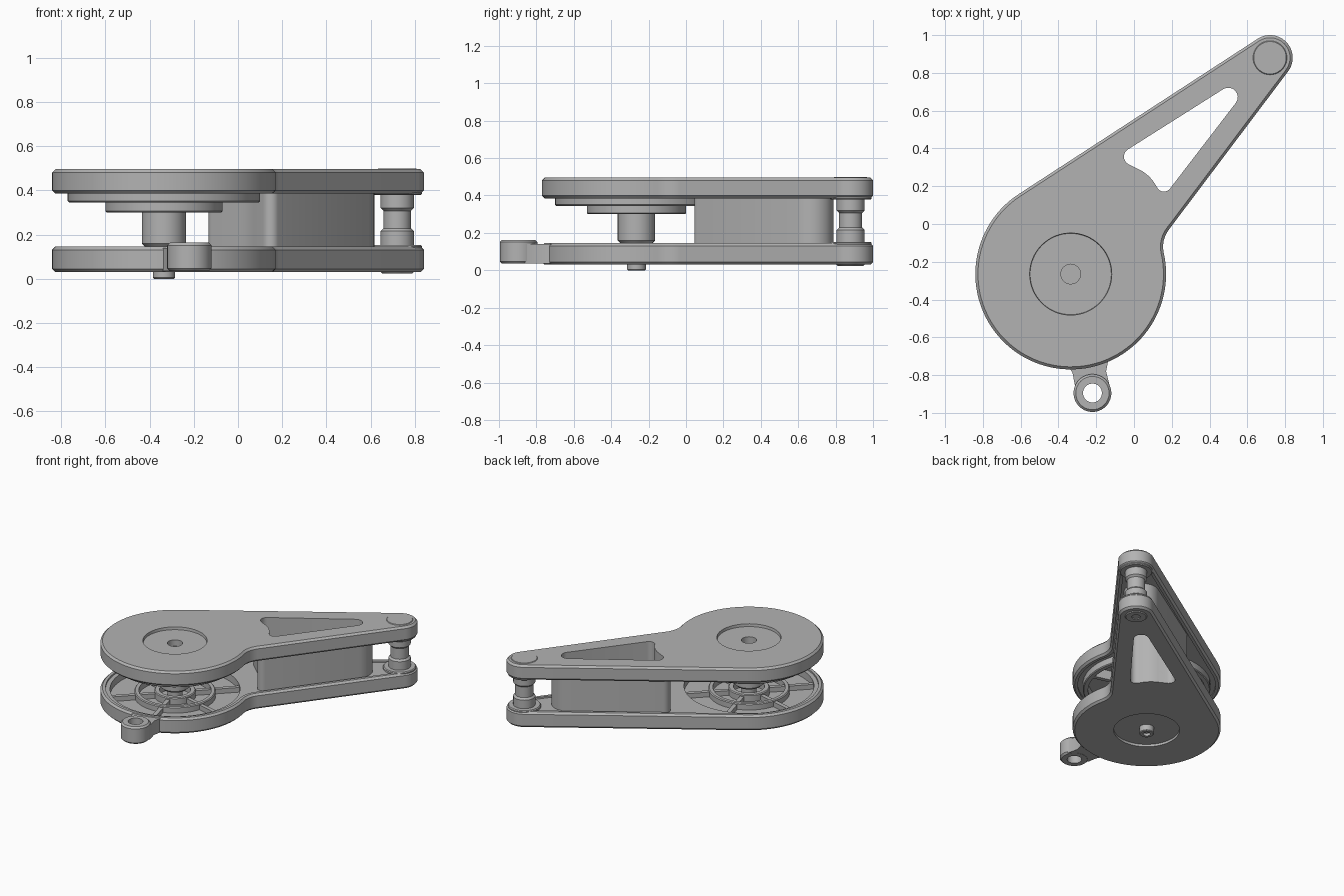
import bpy, bmesh, math
from mathutils import Vector

if "Cube" in bpy.data.objects:
    bpy.data.objects.remove(bpy.data.objects["Cube"])

grey = bpy.data.materials.new("matte grey")
grey.use_nodes = True
grey.diffuse_color = (0.45, 0.45, 0.45, 1)
grey.node_tree.nodes["Principled BSDF"].inputs["Base Color"].default_value = (0.45, 0.45, 0.45, 1)

WHEEL, TIP, LUG = Vector((-0.335, -0.265)), Vector((0.72, 0.88)), Vector((-0.22, -0.895))
WHEEL_R, TIP_R, FILLET = 0.505, 0.12, 0.15


# ---- shape helpers ----
def arc(c, r, a0, a1, n):
    return [c + r * Vector((math.cos(a0 + (a1 - a0) * i / n), math.sin(a0 + (a1 - a0) * i / n)))
            for i in range(n + 1)]


def circle(c, r, n=64):
    return arc(c, r, 0, math.tau, n)[:-1]


def plate_outline(off=0.0):
    """Teardrop: wheel arc, tip arc and a concave fillet, moved inward by off."""
    d = TIP - WHEEL
    left = math.atan2(d.y, d.x) + math.acos((WHEEL_R - TIP_R) / d.length)
    right = math.radians(-37)
    n = Vector((math.cos(right), math.sin(right)))
    along = Vector((-n.y, n.x))
    h = n.dot(TIP) + TIP_R + FILLET - n.dot(WHEEL)
    reach = WHEEL_R + FILLET
    fc = WHEEL + n * h + along * math.sqrt(reach ** 2 - h ** 2)
    join = math.atan2(fc.y - WHEEL.y, fc.x - WHEEL.x)
    return (arc(WHEEL, WHEEL_R - off, left, join + math.tau, 72)
            + arc(fc, FILLET + off, join + math.pi, right + math.pi, 10)
            + arc(TIP, TIP_R - off, right, left, 24))


def rounded(corners, n=8):
    """Polygon of (x, y, radius) corners with filleted corners."""
    out = []
    for i, (x, y, r) in enumerate(corners):
        p = Vector((x, y))
        u = (Vector(corners[i - 1][:2]) - p).normalized()
        v = (Vector(corners[(i + 1) % len(corners)][:2]) - p).normalized()
        half = u.angle(v) / 2
        c = p + (u + v).normalized() * r / math.sin(half)
        s, e = p + u * r / math.tan(half) - c, p + v * r / math.tan(half) - c
        a0 = math.atan2(s.y, s.x)
        turn = (math.atan2(e.y, e.x) - a0 + math.pi) % math.tau - math.pi
        out += arc(c, r, a0, a0 + turn, n)
    return out


def loft(name, layers, closed=False):
    """Skin a stack of (loop, z); closed joins last to first, making a ring."""
    bm = bmesh.new()
    rings = [[bm.verts.new((p.x, p.y, z)) for p in loop] for loop, z in layers]
    pairs = list(zip(rings, rings[1:])) + ([(rings[-1], rings[0])] if closed else [])
    for a, b in pairs:
        for i in range(len(a)):
            bm.faces.new((a[i - 1], a[i], b[i], b[i - 1]))
    if not closed:
        bm.faces.new(rings[0])
        bm.faces.new(rings[-1])
    bmesh.ops.recalc_face_normals(bm, faces=bm.faces)
    mesh = bpy.data.meshes.new(name)
    bm.to_mesh(mesh)
    bm.free()
    mesh.materials.append(grey)
    ob = bpy.data.objects.new(name, mesh)
    bpy.context.collection.objects.link(ob)
    return ob


def prism(name, loop, z0, z1):
    return loft(name, [(loop, z0), (loop, z1)])


def lathe(name, c, profile, closed=False):
    return loft(name, [(circle(c, r), z) for r, z in profile], closed)


def tube(name, c, r0, r1, z0, z1, b=0.006):
    return lathe(name, c, [(r0, z0), (r1 - b, z0), (r1, z0 + b), (r1, z1 - b),
                           (r1 - b, z1), (r0, z1)], True)


def cut(ob, *cutters):
    bpy.context.view_layer.objects.active = ob
    for c in cutters:
        c.hide_render = True
        m = ob.modifiers.new("cut", 'BOOLEAN')
        m.operation, m.solver, m.object = 'DIFFERENCE', 'EXACT', c
        bpy.ops.object.modifier_apply(modifier=m.name)
        bpy.data.objects.remove(c)


def ribs(name, r0, r1, z0, z1, width=0.03):
    for i in range(6):
        a = math.radians(-75 + 60 * i)
        d = Vector((math.cos(a), math.sin(a)))
        s = Vector((-d.y, d.x)) * width / 2
        prism(f"{name}_{i + 1}", [WHEEL + d * r0 - s, WHEEL + d * r1 - s,
                                  WHEEL + d * r1 + s, WHEEL + d * r0 + s], z0, z1)


def plate(name, z0, z1):
    b = 0.014
    return loft(name, [(plate_outline(b), z0), (plate_outline(), z0 + b),
                       (plate_outline(), z1 - b), (plate_outline(b), z1)])


window = rounded([(-0.10, 0.352, 0.045), (0.155, 0.141, 0.04) and (0.08, 0.262, 0.2),
                  (0.155, 0.141, 0.04), (0.71, 0.864, 0.05)])


def window_cutter():
    return prism("window_cutter", window, -0.1, 0.7)


# ---- lower plate: shallow tray with a deep wheel well ----
lower = plate("lower_plate", 0.03, 0.145)
cut(lower,
    prism("tray_cutter", plate_outline(0.035), 0.133, 0.3),
    lathe("well_cutter", WHEEL, [(0.44, 0.08), (0.44, 0.3)]),
    lathe("base_recess_cutter", WHEEL, [(0.225, -0.1), (0.225, 0.048)]),
    window_cutter())
tube("lower_inner_ring", WHEEL, 0.245, 0.275, 0.07, 0.125)
tube("lower_hub_ring", WHEEL, 0.105, 0.14, 0.07, 0.13)
ribs("lower_rib", 0.13, 0.445, 0.07, 0.115)

# ---- upper plate: mirrored tray underneath, dished centre on top ----
upper = plate("upper_plate", 0.385, 0.495)
cut(upper,
    prism("tray_cutter", plate_outline(0.035), 0.2, 0.397),
    lathe("well_cutter", WHEEL, [(0.42, 0.2), (0.42, 0.42)]),
    lathe("top_recess_cutter", WHEEL, [(0.215, 0.475), (0.23, 0.6)]),
    lathe("bore_cutter", WHEEL, [(0.052, 0.43), (0.052, 0.6)]),
    window_cutter())
tube("upper_outer_ring", WHEEL, 0.40, 0.435, 0.345, 0.43)
tube("upper_inner_ring", WHEEL, 0.225, 0.265, 0.30, 0.43)
ribs("upper_rib", 0.09, 0.41, 0.35, 0.43)

# ---- hub shaft and axle ----
lathe("hub_shaft", WHEEL, [(0.085, 0.145), (0.1, 0.16), (0.1, 0.43)])
axle = lathe("axle", WHEEL, [(0.045, 0.0), (0.05, 0.005), (0.05, 0.16)])
cut(axle, lathe("axle_bore_cutter", WHEEL, [(0.025, -0.1), (0.025, 0.02)]))

# ---- hollow triangular spacer around the window ----
spacer = prism("spacer_block", rounded([(-0.165, 0.395, 0.05), (0.045, 0.2, 0.3),
                                        (0.142, 0.01, 0.04), (1.0, 1.13, 0.12)]), 0.12, 0.41)
cut(spacer, window_cutter())

# ---- tip post with flanges, caps and bosses ----
lathe("tip_post", TIP, [(0.075, 0.12), (0.075, 0.215), (0.062, 0.228), (0.062, 0.307),
                        (0.075, 0.32), (0.075, 0.42)])
tube("lower_tip_boss", TIP, 0.06, 0.112, 0.12, 0.152)
tube("upper_tip_boss", TIP, 0.06, 0.112, 0.378, 0.42)
lathe("tip_top_cap", TIP, [(0.09, 0.45), (0.09, 0.495), (0.086, 0.499)])
tube("tip_bottom_cap", TIP, 0.03, 0.075, 0.024, 0.06)

# ---- eyelet and its neck ----
tube("eyelet", LUG, 0.05, 0.1, 0.035, 0.163, 0.012)
neck = [(-0.35, -0.745), (-0.325, -0.79), (-0.312, -0.86), (-0.27, -0.84), (-0.18, -0.84),
        (-0.128, -0.86), (-0.148, -0.78), (-0.135, -0.715)]
prism("eyelet_neck", [Vector(p) for p in neck], 0.036, 0.14)

for ob in bpy.context.collection.objects:
    ob.select_set(ob.type == 'MESH')
bpy.ops.object.shade_smooth_by_angle(angle=math.radians(30))
